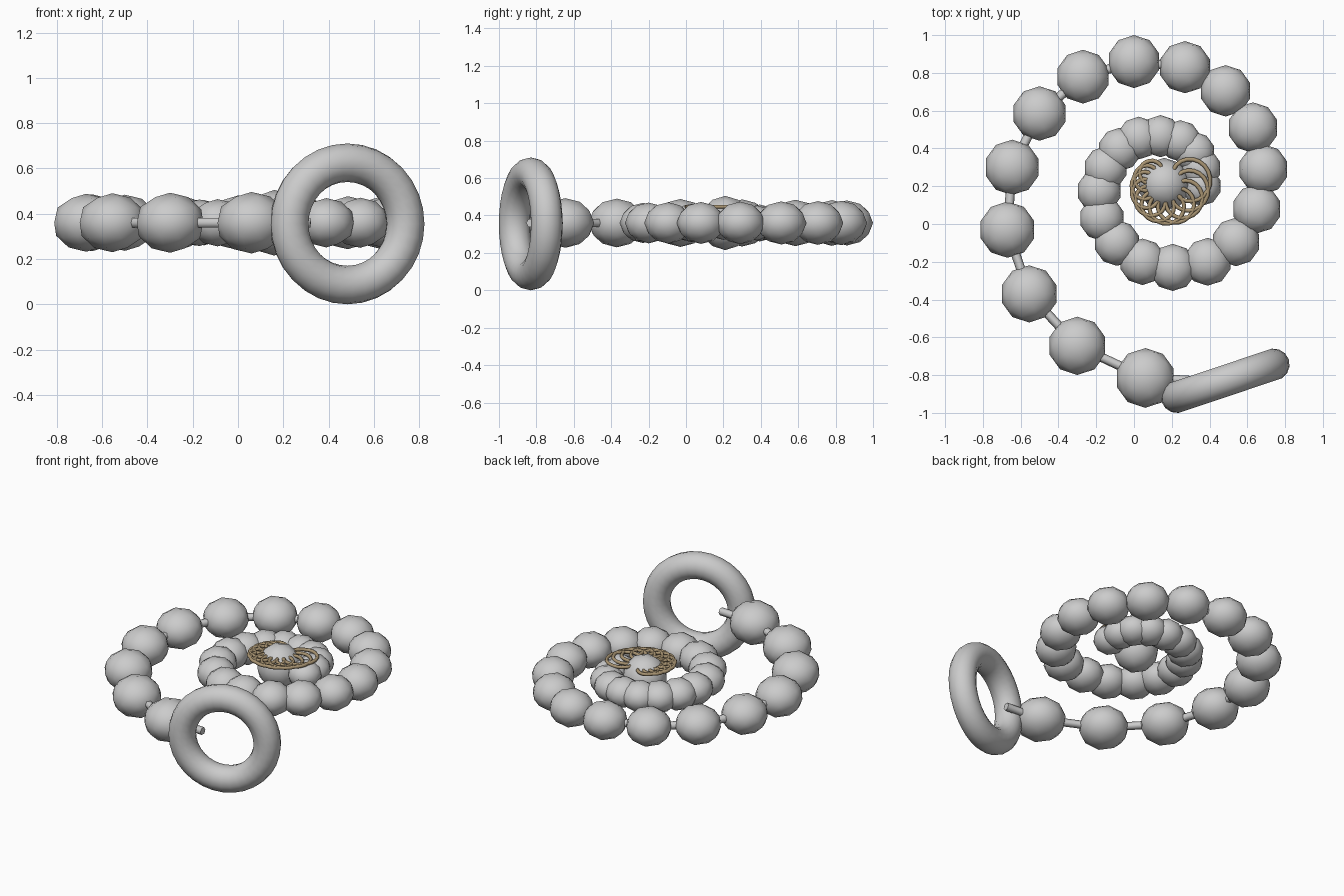
import bpy
from math import sin, cos, pi, radians

if "Cube" in bpy.data.objects:
    bpy.data.objects.remove(bpy.data.objects["Cube"])

Z = 0.36

# bead centres along the spiral, outer end to inner end
PATH = [(.06, -.815), (-.30, -.645), (-.555, -.37), (-.67, -.03), (-.645, .30),
        (-.50, .585), (-.27, .78), (0, .86), (.27, .83), (.485, .705),
        (.63, .51), (.685, .29), (.65, .08), (.54, -.095), (.39, -.20),
        (.205, -.23), (.045, -.20), (-.09, -.10), (-.17, .03), (-.185, .175),
        (-.15, .295), (-.075, .395), (.025, .455), (.14, .465), (.245, .44),
        (.32, .38), (.355, .295), (.357, .20)]


def add_bead(name, x, y, r, rz):
    bpy.ops.mesh.primitive_ico_sphere_add(subdivisions=2, radius=1, location=(x, y, Z))
    o = bpy.context.object
    o.name = name
    o.scale = (r, r, rz)
    bpy.ops.object.shade_smooth()
    return o


def add_tube(name, points, radius, resolution):
    cu = bpy.data.curves.new(name, 'CURVE')
    cu.dimensions = '3D'
    cu.bevel_depth = radius
    cu.bevel_resolution = resolution
    cu.use_fill_caps = True
    sp = cu.splines.new('POLY')
    sp.points.add(len(points) - 1)
    for p, co in zip(sp.points, points):
        p.co = (*co, 1)
    sp.use_smooth = True
    o = bpy.data.objects.new(name, cu)
    bpy.context.collection.objects.link(o)
    return o


# string of beads, shrinking towards the centre
for i, (x, y) in enumerate(PATH):
    r = .158 - .053 * (i / 27) ** .8
    add_bead(f"bead_{i + 1:02d}", x, y, r, r * .86)

# centre bead
add_bead("centre_bead", .16, .21, .14, .145)

# cord through the beads
cord = [(.32, -.83, Z)] + [(x, y, Z) for x, y in PATH]
add_tube("cord", cord, .025, 1)

# pull ring
bpy.ops.mesh.primitive_torus_add(major_radius=.27, minor_radius=.085,
                                 major_segments=32, minor_segments=14,
                                 location=(.483, -.83, .355),
                                 rotation=(pi / 2, 0, radians(18.5)))
ring = bpy.context.object
ring.name = "pull_ring"
bpy.ops.object.shade_smooth()

# flat looping wire rosette around the centre bead
LOOPS, STEPS = 11, 20
wire_points = []
for k in range(LOOPS * STEPS + 1):
    t = k / (LOOPS * STEPS)
    a = radians(125 + 255 * t)
    d = .10 + .05 * t
    r = .05 + .05 * t
    b = a + pi + 2 * pi * LOOPS * t
    wire_points.append((.16 + d * cos(a) + r * cos(b),
                        .21 + d * sin(a) + r * sin(b), .447))
wire = add_tube("wire_rosette", wire_points, .011, 1)
gold = bpy.data.materials.new("old_gold")
gold.diffuse_color = (.40, .30, .17, 1)
gold.use_nodes = True
gold.node_tree.nodes["Principled BSDF"].inputs["Base Color"].default_value = gold.diffuse_color
wire.data.materials.append(gold)
